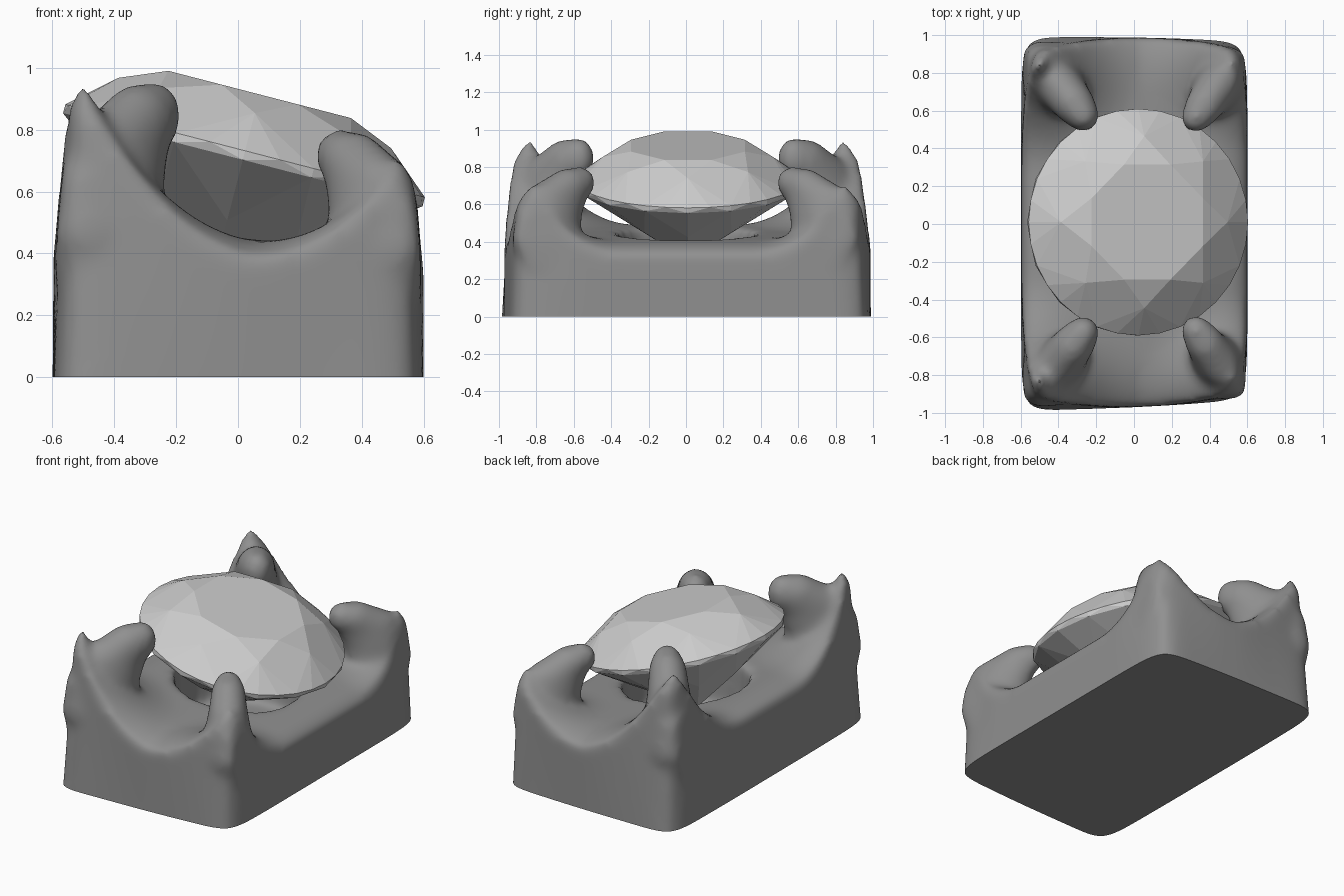
import bpy, bmesh, math
from mathutils import Matrix, Vector

if "Cube" in bpy.data.objects:
    bpy.data.objects.remove(bpy.data.objects["Cube"])


def add_object(name, bm):
    mesh = bpy.data.meshes.new(name)
    bm.to_mesh(mesh)
    bm.free()
    obj = bpy.data.objects.new(name, mesh)
    bpy.context.collection.objects.link(obj)
    return obj


# --- Setting: saddle-topped block with a round seat hole ---
def top_height(x, y):
    if math.hypot(x, y) < 0.36:
        return 0.15
    u, v = abs(x) / 0.6, abs(y)
    # fillet swelling up into each prong, larger on the tall left side
    size, reach = (0.36, 0.55) if x > 0 else (0.50, 0.66)
    d = math.hypot(abs(x) - 0.56, v - 0.93)
    fillet = size * max(0, 1 - d / reach) ** 2
    return 0.45 - 0.10 * x + fillet - 0.06 * max(u, v) ** 10


def end_taper(x, y):
    return 1 - (0.06 if y < 0 else 0.025) * (x + 0.6) / 1.2


bm = bmesh.new()
bmesh.ops.create_grid(bm, x_segments=60, y_segments=100, size=1,
                      matrix=Matrix.Diagonal((0.6, 1, 1, 1)))
top_verts = list(bm.verts)
ext = bmesh.ops.extrude_face_region(bm, geom=bm.faces[:], use_keep_orig=True)
for v in top_verts:
    v.co.z = top_height(v.co.x, v.co.y)
for v in ext["geom"]:
    if isinstance(v, bmesh.types.BMVert):
        v.co.z = -0.12
for v in bm.verts:
    x, y = v.co.x, v.co.y
    v.co.x = x * (1 - 0.07 * abs(y) ** 16)
    v.co.y = y * end_taper(x, y) * (1 - 0.035 * abs(x / 0.6) ** 12)
    # upper walls lean in slightly
    lean = max(0, v.co.z - 0.4)
    v.co.x *= 1 - 0.15 * lean
    v.co.y *= 1 - 0.15 * lean
bmesh.ops.recalc_face_normals(bm, faces=bm.faces[:])

# --- Prongs: swept ellipsoids; keys are inward distance, z, length, width, height ---
KEYS = [(0.27, 0.28, 0.18, 0.15, 0.12),
        (0.25, 0.42, 0.205, 0.15, 0.12),
        (0.265, 0.54, 0.20, 0.13, 0.11),
        (0.315, 0.635, 0.185, 0.11, 0.10),
        (0.40, 0.70, 0.125, 0.10, 0.095),
        (0.475, 0.715, 0.08, 0.08, 0.088)]


def add_prong(corner, tip, reach, rise):
    corner, tip = Vector(corner), Vector(tip)
    d = (tip - corner).normalized()
    turn = Matrix.Rotation(math.atan2(d.y, d.x), 4, 'Z')
    for k0, k1 in zip(KEYS, KEYS[1:]):
        for i in range(5):
            s, z, a, b, c = (p + (q - p) * i / 4 for p, q in zip(k0, k1))
            z = 0.25 + (z - 0.25) * rise
            p = corner + d * s * reach
            m = (Matrix.Translation((p.x, p.y, z)) @ turn
                 @ Matrix.Diagonal((a * reach, b * reach, c * rise, 1)))
            ball = bmesh.ops.create_uvsphere(bm, u_segments=24, v_segments=14,
                                             radius=1, matrix=m)
            # keep the prong inside the block's side walls
            for v in ball["verts"]:
                lean = 1 - 0.15 * max(0, v.co.z - 0.4)
                v.co.x = max(-0.592 * lean, min(0.592 * lean, v.co.x))
                lim = 0.985 * lean * end_taper(v.co.x, v.co.y)
                v.co.y = max(-lim, min(lim, v.co.y))


for side in (-1, 1):
    add_prong((0.595, 0.955 * side), (0.285, 0.50 * side), 1.0, 1.0)
    add_prong((-0.595, 0.985 * side), (-0.21, 0.50 * side), 1.1, 1.28)

# Fuse and soften the setting, then cut it flat at the base
raw = add_object("setting_raw", bm)
remesh = raw.modifiers.new("fuse", 'REMESH')
remesh.mode = 'VOXEL'
remesh.voxel_size = 0.02
soft = raw.modifiers.new("soften", 'SMOOTH')
soft.factor = 0.5
soft.iterations = 20
fused = raw.evaluated_get(bpy.context.evaluated_depsgraph_get())
bm = bmesh.new()
bm.from_mesh(fused.to_mesh())
fused.to_mesh_clear()
bpy.data.objects.remove(raw)
cut = bmesh.ops.bisect_plane(bm, geom=bm.verts[:] + bm.edges[:] + bm.faces[:],
                             plane_co=(0, 0, 0), plane_no=(0, 0, 1), clear_inner=True)
rim = [e for e in cut["geom_cut"] if isinstance(e, bmesh.types.BMEdge)]
bmesh.ops.holes_fill(bm, edges=rim, sides=0)
bmesh.ops.recalc_face_normals(bm, faces=bm.faces[:])
setting = add_object("prong_setting", bm)
metal = bpy.data.materials.new("dark_grey")
metal.diffuse_color = (0.28, 0.28, 0.28, 1)
metal.use_nodes = True
metal.node_tree.nodes["Principled BSDF"].inputs["Base Color"].default_value = metal.diffuse_color
setting.data.materials.append(metal)
bpy.context.view_layer.objects.active = setting
setting.select_set(True)
bpy.ops.object.shade_smooth_by_angle(angle=math.radians(50))

# --- Gem: faceted round cut, from rings of (count, radius, height, half-step) ---
bm = bmesh.new()
for count, r, h, half in [(8, 0.33, 0.20, 0.5), (8, 0.455, 0.138, 0),
                          (32, 0.60, 0.012, 0), (16, 0.60, -0.018, 0),
                          (8, 0.33, -0.22, 0)]:
    for i in range(count):
        a = 2 * math.pi * (i + half) / count
        bm.verts.new((r * math.cos(a), r * math.sin(a), h))
bm.verts.new((0, 0, -0.43))
bmesh.ops.convex_hull(bm, input=bm.verts[:])
bmesh.ops.dissolve_limit(bm, angle_limit=math.radians(1), verts=bm.verts[:], edges=bm.edges[:])
bmesh.ops.transform(bm, verts=bm.verts[:], matrix=Matrix.Translation((0.02, 0.01, 0.72))
                    @ Matrix.Rotation(math.radians(14.5), 4, 'Y'))
bmesh.ops.recalc_face_normals(bm, faces=bm.faces[:])
add_object("gem", bm)
